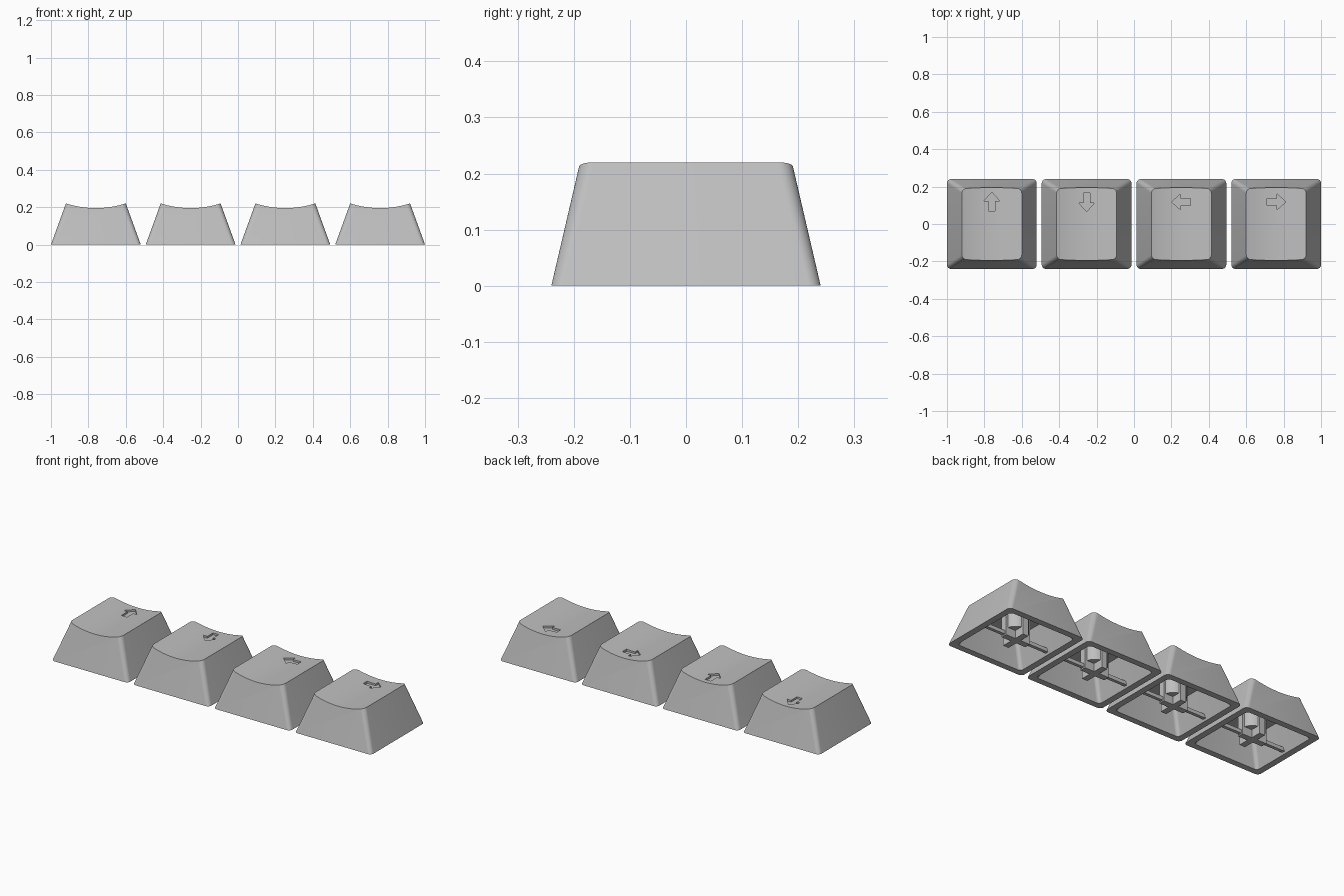
import bpy
import bmesh
from math import sin, cos, pi

cube = bpy.data.objects.get("Cube")
if cube:
    bpy.data.objects.remove(cube, do_unlink=True)

plastic = bpy.data.materials.new("grey_plastic")
plastic.use_nodes = True
GREY = (0.52, 0.52, 0.52, 1)
plastic.diffuse_color = GREY
plastic.node_tree.nodes["Principled BSDF"].inputs["Base Color"].default_value = GREY


def rounded_ring(hx, hy, r, z, steps=8):
    """Closed rounded rectangle at height z."""
    ring = []
    for q, (sx, sy) in enumerate([(1, 1), (-1, 1), (-1, -1), (1, -1)]):
        for i in range(steps + 1):
            a = (q + i / steps) * pi / 2
            ring.append((sx * (hx - r) + r * cos(a), sy * (hy - r) + r * sin(a), z))
    return ring


def circle_ring(r, z, n=48):
    return [(r * cos(2 * pi * i / n), r * sin(2 * pi * i / n), z) for i in range(n)]


def loft(name, rings):
    """Skin a stack of matching rings and cap both ends."""
    bm = bmesh.new()
    rows = [[bm.verts.new(p) for p in ring] for ring in rings]
    n = len(rows[0])
    for low, high in zip(rows, rows[1:]):
        for i in range(n):
            j = (i + 1) % n
            bm.faces.new((low[i], low[j], high[j], high[i]))
    bm.faces.new(rows[0][::-1])
    bm.faces.new(rows[-1])
    bmesh.ops.recalc_face_normals(bm, faces=bm.faces)
    mesh = bpy.data.meshes.new(name)
    bm.to_mesh(mesh)
    bm.free()
    mesh.materials.append(plastic)
    ob = bpy.data.objects.new(name, mesh)
    bpy.context.collection.objects.link(ob)
    return ob


def prism(name, outline, z0, z1):
    return loft(name, [[(x, y, z) for x, y in outline] for z in (z0, z1)])


def activate(ob):
    bpy.ops.object.select_all(action='DESELECT')
    ob.select_set(True)
    bpy.context.view_layer.objects.active = ob


def carve(ob, cutter):
    """Subtract the cutter and discard it."""
    cutter.hide_render = True
    mod = ob.modifiers.new("carve", 'BOOLEAN')
    mod.operation = 'DIFFERENCE'
    mod.solver = 'EXACT'
    mod.object = cutter
    activate(ob)
    bpy.ops.object.modifier_apply(modifier=mod.name)
    bpy.data.objects.remove(cutter, do_unlink=True)


def smooth(ob):
    activate(ob)
    bpy.ops.object.shade_smooth_by_angle(angle=pi / 6)


def dish_cutter():
    """Cylinder lying along y that hollows the top."""
    r, n = 0.5245, 160
    return loft("dish_cutter", [
        [(r * sin(2 * pi * i / n), y, 0.195 + r - r * cos(2 * pi * i / n)) for i in range(n)]
        for y in (-0.4, 0.4)])


def arrow_cutter(angle):
    """Arrow legend, pointing along +x before turning."""
    half = [(0.052, 0), (0.005, 0.042), (0.005, 0.018), (-0.048, 0.018)]
    outline = half + [(x, -y) for x, y in half[:0:-1]]
    c, s = cos(angle), sin(angle)
    turned = [(x * c - y * s, x * s + y * c + 0.118) for x, y in outline]
    return prism("arrow_cutter", turned, 0.185, 0.25)


def box_outline(hx, hy):
    return [(hx, hy), (-hx, hy), (-hx, -hy), (hx, -hy)]


def plus_outline(a, t):
    """Plus sign with arm length a and half thickness t."""
    corner = [(a, -t), (a, t), (t, t)]
    pts = []
    for q in range(4):
        for x, y in corner:
            for _ in range(q):
                x, y = -y, x
            pts.append((x, y))
    return pts


# Keys from -x to +x: up, down, left, right
for k, (label, angle) in enumerate([("up", pi / 2), ("down", -pi / 2),
                                    ("left", pi), ("right", 0)]):
    # Tapered shell with dished top, engraved arrow and hollow underside
    cap = loft(label + "_keycap", [rounded_ring(0.24, 0.24, 0.022, 0),
                                   rounded_ring(0.1455, 0.1795, 0.026, 0.26)])
    carve(cap, dish_cutter())
    carve(cap, arrow_cutter(angle))
    carve(cap, loft("cavity_cutter", [rounded_ring(0.208, 0.208, 0.02, -0.01),
                                      rounded_ring(0.145, 0.165, 0.02, 0.15)]))

    # Mounting stem, cross socket and bracing bar beneath
    stem = loft(label + "_stem", [circle_ring(0.066, 0.05), circle_ring(0.066, 0.16)])
    cross = prism(label + "_stem_cross", plus_outline(0.076, 0.017), 0.005, 0.16)
    bar = prism(label + "_bracing_bar", box_outline(0.21, 0.009), 0.012, 0.032)

    for part in (cap, stem, cross, bar):
        part.location.x = (k - 1.5) * 1.52 / 3
        smooth(part)
